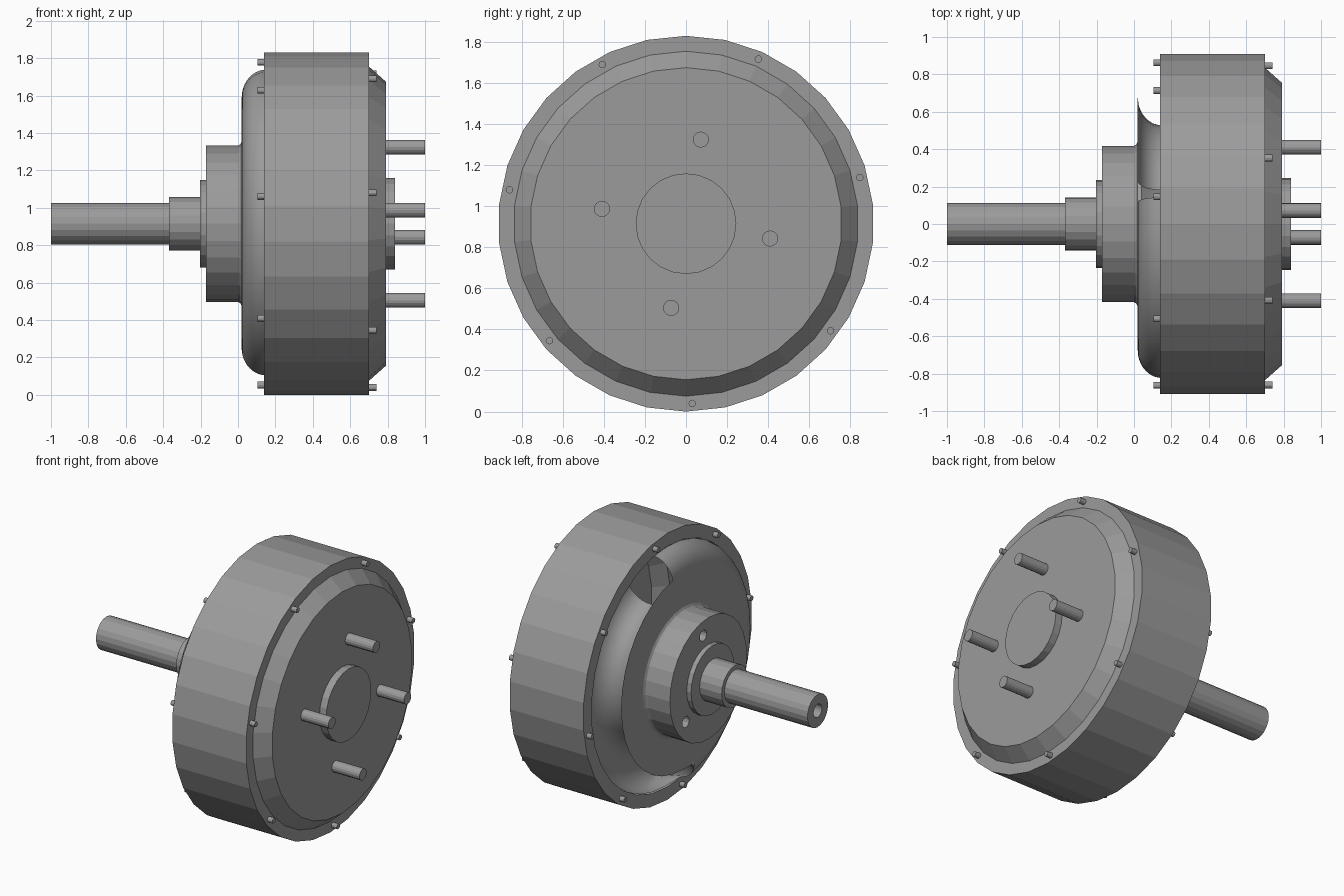
import bpy, bmesh
from math import sin, cos, radians, pi

if "Cube" in bpy.data.objects:
    bpy.data.objects.remove(bpy.data.objects["Cube"])

CZ = 0.915  # height of the rotation axis (runs along x)
dark = bpy.data.materials.new("dark_grey")
dark.diffuse_color = (0.33, 0.33, 0.33, 1)
dark.use_nodes = True
dark.node_tree.nodes["Principled BSDF"].inputs["Base Color"].default_value = dark.diffuse_color


def finish(name, bm):
    bmesh.ops.recalc_face_normals(bm, faces=bm.faces)
    me = bpy.data.meshes.new(name)
    bm.to_mesh(me)
    bm.free()
    me.materials.append(dark)
    ob = bpy.data.objects.new(name, me)
    bpy.context.collection.objects.link(ob)
    return ob


def skin(name, rings, loop):
    """Bridge (angle, [(x, radius), ...]) sections about the x axis."""
    bm = bmesh.new()
    vs = [[bm.verts.new((x, r * cos(radians(a)), CZ + r * sin(radians(a)))) for x, r in prof]
          for a, prof in rings]
    for i in range(len(vs) if loop else len(vs) - 1):
        p, q = vs[i], vs[(i + 1) % len(vs)]
        for j in range(len(p) - 1):
            bm.faces.new((p[j], p[j + 1], q[j + 1], q[j]))
    bmesh.ops.remove_doubles(bm, verts=bm.verts, dist=1e-5)
    bmesh.ops.dissolve_degenerate(bm, dist=1e-6, edges=bm.edges)
    return finish(name, bm)


def lathe(name, profile, sides, start=0):
    return skin(name, [(start + 360 * i / sides, profile) for i in range(sides)], True)


def disc(name, x0, x1, r, sides):
    return lathe(name, [(x0, 0), (x0, r), (x1, r), (x1, 0)], sides)


def pins(name, count, first, dist, x0, x1, r, sides=12):
    """Ring of small cylinders parallel to the axis, in one object."""
    bm = bmesh.new()
    for i in range(count):
        a = radians(first + 360 * i / count)
        cy, cz = dist * cos(a), CZ + dist * sin(a)
        loops = [[bm.verts.new((x, cy + r * cos(2 * pi * k / sides), cz + r * sin(2 * pi * k / sides)))
                  for k in range(sides)] for x in (x0, x1)]
        for k in range(sides):
            m = (k + 1) % sides
            bm.faces.new((loops[0][k], loops[0][m], loops[1][m], loops[1][k]))
        bm.faces.new(loops[0])
        bm.faces.new(loops[1])
    return finish(name, bm)


# Main drum wall with its rear rim
lathe("drum", [(0.14, 0.825), (0.14, 0.915), (0.70, 0.915), (0.70, 0.83)], 30, start=90)

# Front plate with chamfered edge, centre boss, studs
lathe("front_plate", [(0.70, 0.84), (0.79, 0.76), (0.79, 0)], 30, start=90)
disc("front_boss", 0.785, 0.84, 0.245, 24)
pins("wheel_studs", 4, 80, 0.416, 0.785, 1.0, 0.039, 16)

# Rim bolts: seven in front, eight behind
pins("front_rim_bolts", 7, -88, 0.876, 0.69, 0.74, 0.018)
pins("rear_rim_bolts", 8, -9.6, 0.875, 0.105, 0.15, 0.018)


# Rounded shoulder: convex on one half, hollow trough on the other
def arc(a1, n=16):
    return [(0.15 - 0.13 * cos(radians(a1 * i / n)),
             0.675 + 0.148 * sin(radians(a1 * i / n))) for i in range(n + 1)]


convex, trough = arc(86), arc(-270)
angles = [80 + 10 * i for i in range(36)]
shoulder = skin("rear_shoulder", [(a, convex if a < 262 else trough) for a in angles], False)
for f in shoulder.data.polygons:
    f.use_smooth = True
bpy.context.view_layer.objects.active = shoulder
shoulder.select_set(True)
bpy.ops.object.shade_smooth_by_angle(angle=radians(40))

# Flat rear cover, sharing the shoulder's divisions
lathe("rear_cover", [(0.02, 0.40), (0.02, 0.675)], 36)

# Hub with three cable holes
hub = lathe("hub", [(-0.17, 0), (-0.17, 0.418), (0.0, 0.418), (0.012, 0.425),
                    (0.02, 0.44), (0.04, 0.44), (0.04, 0)], 28)
cutter = pins("hub_hole_cutter", 3, 80, 0.32, -0.3, -0.05, 0.038)
cutter.hide_render = True
cutter.hide_set(True)
cut = hub.modifiers.new("holes", 'BOOLEAN')
cut.object = cutter
cut.operation = 'DIFFERENCE'
cut.solver = 'EXACT'

# Axle: stepped shaft with a bore in its end
disc("hub_ring", -0.203, -0.165, 0.235, 24)
disc("axle_collar", -0.37, -0.19, 0.142, 20)
lathe("axle_shaft", [(-0.70, 0), (-0.70, 0.045), (-1.0, 0.045), (-1.0, 0.112),
                     (-0.36, 0.112), (-0.36, 0)], 20)
